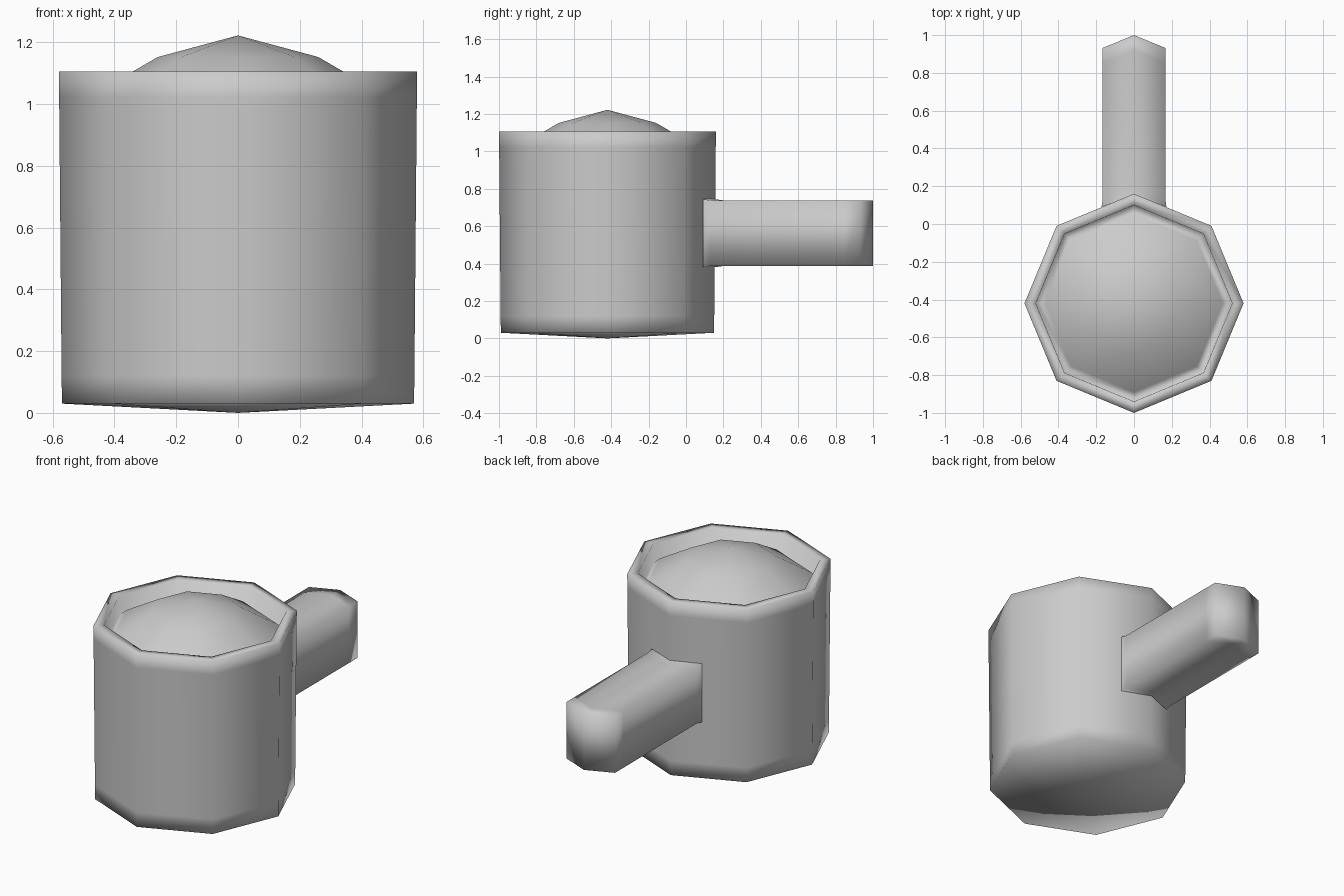
import bpy, bmesh
from math import sin, cos, pi

if "Cube" in bpy.data.objects:
    bpy.data.objects.remove(bpy.data.objects["Cube"])

CY = -0.42   # centre of the octagonal body


def finish(name, bm):
    bmesh.ops.recalc_face_normals(bm, faces=bm.faces)
    mesh = bpy.data.meshes.new(name)
    bm.to_mesh(mesh)
    bm.free()
    for p in mesh.polygons:
        p.use_smooth = True
    obj = bpy.data.objects.new(name, mesh)
    bpy.context.collection.objects.link(obj)
    return obj


def bridge(bm, a, b):
    n = len(a)
    for i in range(n):
        j = (i + 1) % n
        bm.faces.new((a[i], a[j], b[j], b[i]))


def fan(bm, ring, tip):
    for i in range(len(ring)):
        bm.faces.new((ring[i], ring[(i + 1) % len(ring)], tip))


# Octagonal cup with a shallow pointed base, flat rim and domed contents
profile = [(0.57, 0.03), (0.571, 0.12), (0.579, 1.02), (0.58, 1.105),
           (0.52, 1.105), (0.515, 0.99), (0.47, 1.03), (0.26, 1.152)]
bm = bmesh.new()
rings = [[bm.verts.new((r * cos(k * pi / 4), CY + r * sin(k * pi / 4), z))
          for k in range(8)] for r, z in profile]
for a, b in zip(rings, rings[1:]):
    bridge(bm, a, b)
fan(bm, rings[0], bm.verts.new((0, CY, 0)))
fan(bm, rings[-1], bm.verts.new((0, CY, 1.222)))
finish("cup_body", bm)

# Handle: two neighbouring wall facets extruded backwards
bm = bmesh.new()
W, LOW, HIGH = 0.166, 0.387, 0.738
loops = []
for y, pad in [(0.09, 0.006), (0.13, 0), (0.85, 0), (0.932, 0)]:
    x = W + pad
    section = [(-x, LOW - pad), (0, LOW - pad), (x, LOW - pad),
               (x, HIGH + pad), (0, HIGH + pad), (-x, HIGH + pad)]
    loops.append([bm.verts.new((px, y + (0.068 if px == 0 else 0), pz))
                  for px, pz in section])
for a, b in zip(loops, loops[1:]):
    bridge(bm, a, b)
e = loops[-1]
bm.faces.new((e[0], e[1], e[4], e[5]))
bm.faces.new((e[1], e[2], e[3], e[4]))
finish("handle", bm)
